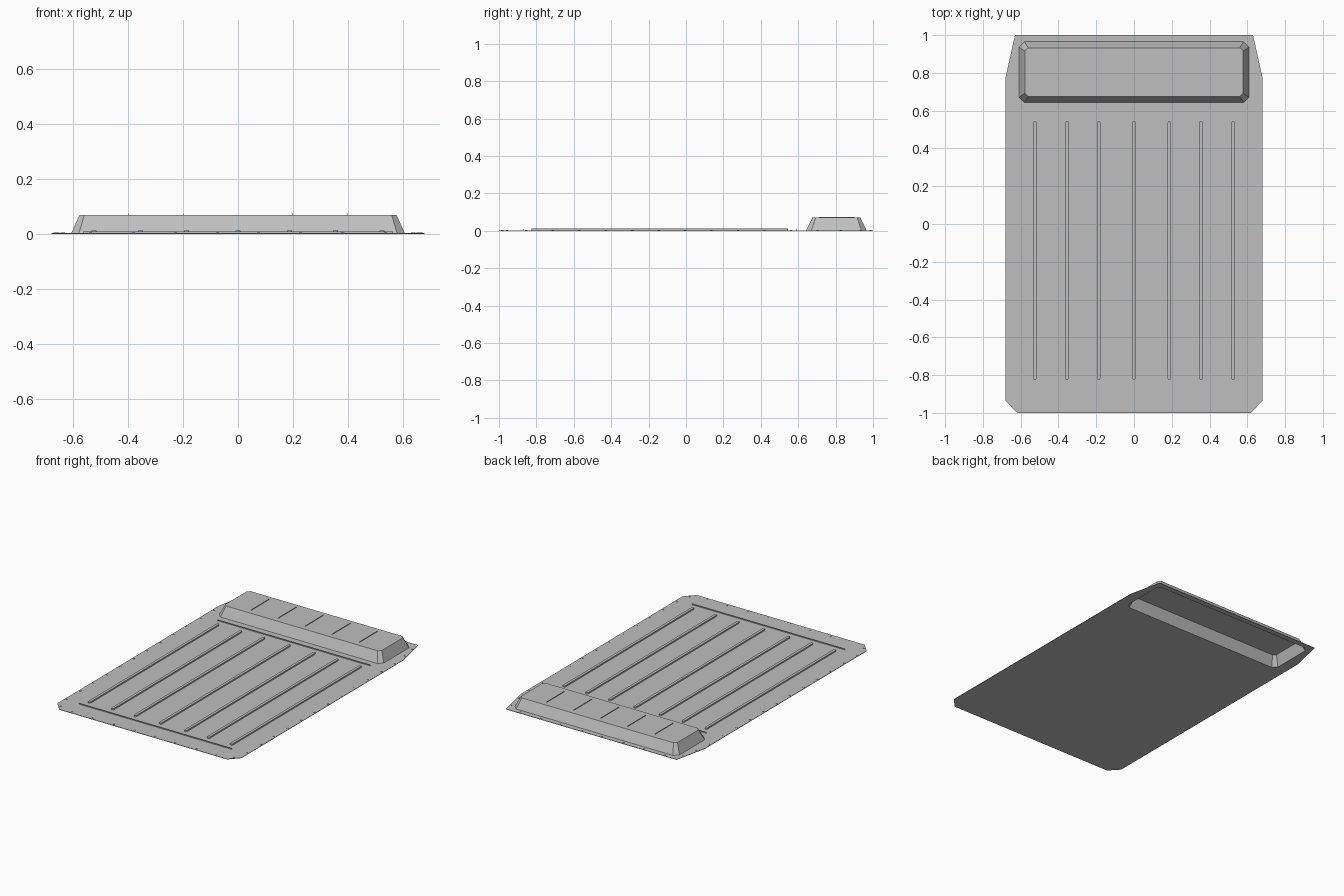
import bpy, bmesh, math

cube = bpy.data.objects.get("Cube")
if cube:
    bpy.data.objects.remove(cube, do_unlink=True)

SHEET = 0.003   # sheet thickness
BOX_TOP = 0.07  # top of the raised box

gray = bpy.data.materials.new("sheet_gray")
gray.use_nodes = True
gray.diffuse_color = (0.52, 0.52, 0.52, 1)
gray.node_tree.nodes["Principled BSDF"].inputs["Base Color"].default_value = gray.diffuse_color


def add_object(name, bm):
    bmesh.ops.recalc_face_normals(bm, faces=bm.faces)
    mesh = bpy.data.meshes.new(name)
    bm.to_mesh(mesh)
    bm.free()
    mesh.materials.append(gray)
    obj = bpy.data.objects.new(name, mesh)
    bpy.context.collection.objects.link(obj)
    return obj


def mirrored_loop(right_side, z):
    """Right half of an outline, front to back, closed by its mirror image."""
    return [(x, y, z) for x, y in right_side] + [(-x, y, z) for x, y in reversed(right_side)]


def prism(bm, points, height):
    """Flat polygon extruded straight up."""
    face = bm.faces.new([bm.verts.new(p) for p in points])
    top = bmesh.ops.extrude_face_region(bm, geom=[face])["geom"]
    verts = [v for v in top if isinstance(v, bmesh.types.BMVert)]
    bmesh.ops.translate(bm, verts=verts, vec=(0, 0, height))


def block(bm, x, y, z, sx, sy, sz):
    prism(bm, [(x + a * sx / 2, y + b * sy / 2, z)
               for a, b in ((-1, -1), (1, -1), (1, 1), (-1, 1))], sz)


# Sheet with the box pressed up out of it, hollow underneath
bm = bmesh.new()
outline = [(0.62, -1), (0.68, -0.935), (0.68, 0.775), (0.63, 1)]
box_base = [(0.58, 0.643), (0.608, 0.671), (0.608, 0.937), (0.58, 0.965)]
box_top = [(0.56, 0.675), (0.578, 0.693), (0.578, 0.915), (0.56, 0.933)]
loops = [[bm.verts.new(p) for p in mirrored_loop(side, z)]
         for side, z in ((outline, SHEET), (box_base, SHEET), (box_top, BOX_TOP))]
for outer, inner in zip(loops, loops[1:]):
    for i in range(len(outer)):
        j = (i + 1) % len(outer)
        bm.faces.new((outer[i], outer[j], inner[j], inner[i]))
bm.faces.new(loops[-1])
panel = add_object("floor_panel", bm)
solid = panel.modifiers.new("thickness", "SOLIDIFY")
solid.thickness = SHEET
solid.offset = -1

# Long ribs with rounded ends
bm = bmesh.new()
radius = 0.009
for x in (-0.525, -0.355, -0.187, 0, 0.187, 0.355, 0.525):
    points = []
    for end, start in ((0.536, 0), (-0.816, math.pi)):
        for k in range(7):
            a = start + math.pi * k / 6
            points.append((x + radius * math.cos(a), end + radius * math.sin(a), SHEET))
    prism(bm, points, 0.009)
add_object("long_ribs", bm)

# Thin upright strips across the panel ends and on the box
bm = bmesh.new()
for y in (-0.87, 0.59):
    block(bm, 0, y, SHEET, 1.13, 0.0015, 0.007)
add_object("cross_strips", bm)
bm = bmesh.new()
for i in range(-2, 3):
    block(bm, i * 0.2, 0.805, BOX_TOP, 0.0015, 0.19, 0.004)
add_object("box_strips", bm)

# Rivets around the rim
spots = [(x, y) for x in (0.075, 0.228, 0.382, 0.538) for y in (-0.983, 0.986)]
spots += [(0.667, 0.703 - 0.1415 * i) for i in range(12)]
spots += [(0.642, -0.957), (0.656, 0.828), (0.636, 0.933)]
bm = bmesh.new()
for x, y in spots:
    for side in (-1, 1):
        prism(bm, [(side * x + 0.006 * math.cos(math.tau * k / 8),
                    y + 0.006 * math.sin(math.tau * k / 8), SHEET) for k in range(8)], 0.002)
add_object("rim_rivets", bm)
